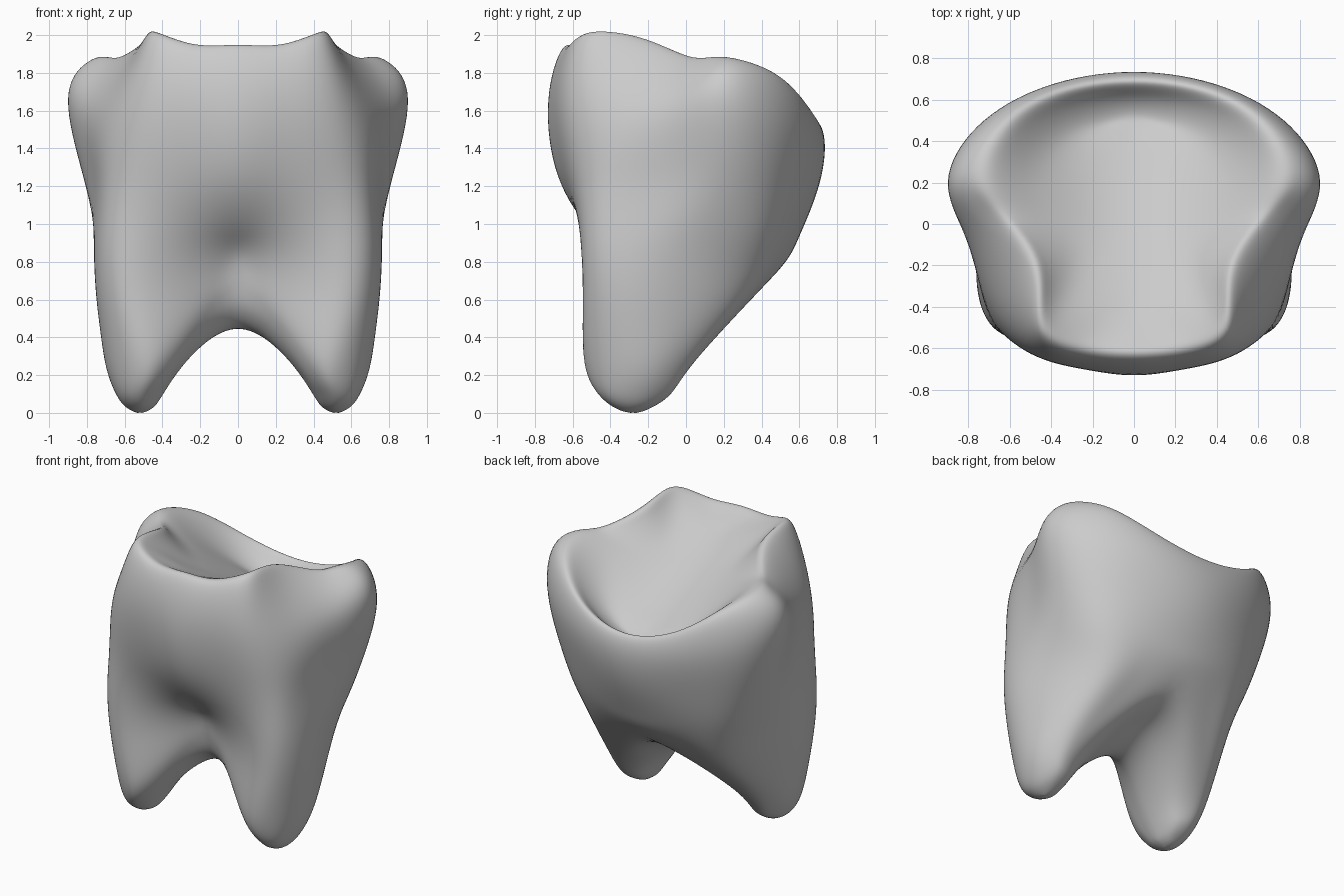
import bpy, bmesh
from math import cos, sin, radians
from mathutils import Vector as V

if "Cube" in bpy.data.objects:
    bpy.data.objects.remove(bpy.data.objects["Cube"])

# Half outlines of the wall, front centre -> side -> back centre, from rim downwards
rim = [(0, -.655, 1.93), (.25, -.635, 1.92), (.475, -.53, 1.985), (.505, -.23, 1.96), (.69, .03, 1.845),
       (.80, .22, 1.85), (.66, .48, 1.79), (.38, .64, 1.63), (0, .69, 1.54)]
bulge = [(0, -.73, 1.65), (.25, -.70, 1.65), (.52, -.61, 1.65), (.69, -.36, 1.63), (.81, -.06, 1.63),
         (.905, .2, 1.67), (.76, .47, 1.56), (.43, .665, 1.47), (0, .735, 1.42)]
waist = [(0, -.68, 1.25), (.25, -.645, 1.25), (.54, -.585, 1.25), (.71, -.42, 1.25), (.77, -.1, 1.25),
         (.82, .18, 1.25), (.70, .44, 1.22), (.40, .62, 1.2), (0, .70, 1.18)]
neck = [(0, -.50, .96), (.22, -.525, .95), (.53, -.56, .93), (.71, -.46, .92), (.765, -.22, .92),
        (.735, .08, .92), (.63, .38, .92), (.36, .54, .92), (0, .59, .92)]
fork = [(0, -.36, .73), (.22, -.44, .69), (.52, -.55, .63), (.69, -.46, .60), (.75, -.25, .60),
        (.69, .03, .62), (.53, .32, .65), (.30, .41, .69), (0, .44, .70)]
arch = [(0, .15, .56), (0, -.12, .44), (0, -.28, .52)]
angles = [222, 248, 275, 310, 345, 20, 55, 82, 112, 142, 180, 203]


def root_ring(cx, cy, rx, ry, z):
    return [(cx + rx * cos(radians(a)), cy + ry * sin(radians(a)), z) for a in angles]


roots = [root_ring(.48, -.235, .23, .305, .30), root_ring(.52, -.27, .13, .20, .11),
         root_ring(.52, -.28, .075, .105, .032), root_ring(.52, -.28, .025, .035, .004)]


# Chewing surface: a shallow bowl sloping down to the back
def floor(x, y):
    return 1.66 - .46 * y + .75 * x * x


def inset(sx, sy, mix):
    pts = []
    for x, y, z in rim:
        px, py = x * sx, .05 + (y - .05) * sy
        pts.append((px, py, z + (floor(px, py) - z) * mix))
    return pts


lip, basin = inset(.84, .88, .45), inset(.6, .72, 1)
y0, y1 = basin[0][1], basin[8][1]
line = [y0 + (y1 - y0) * k / 8 for k in range(9)]
half = [(p[0] * .5, (p[1] + line[k]) / 2) for k, p in enumerate(basin)]
half = [basin[0]] + [(x, y, floor(x, y)) for x, y in half[1:8]] + [basin[8]]
mid = [basin[0]] + [(0, y, floor(0, y)) for y in line[1:8]] + [basin[8]]

bm = bmesh.new()


def strip(a, b, side, closed=False):
    n = len(a)
    for k in range(n if closed else n - 1):
        j = (k + 1) % n
        quad = []
        for p in (a[k], a[j], b[j], b[k]):
            if p not in quad:
                quad.append(p)
        bm.faces.new([bm.verts.new((p[0] * side, p[1], p[2])) for p in quad])


# Both mirrored halves: crown, then root with its rounded tip
for side in (1, -1):
    levels = [mid, half, basin, lip, rim, bulge, waist, neck, fork]
    for a, b in zip(levels, levels[1:]):
        strip(a, b, side)
    loops = [fork + arch] + roots
    for a, b in zip(loops, loops[1:]):
        strip(a, b, side, True)
    tip = roots[-1]
    strip(tip[:6], tip[:5:-1], side)
bmesh.ops.remove_doubles(bm, verts=bm.verts, dist=.0005)
bmesh.ops.recalc_face_normals(bm, faces=bm.faces)


# Adjust the cage so the subdivided surface passes through the planned points
def limit(v):
    n = len(v.link_edges)
    near = [e.other_vert(v) for e in v.link_edges]
    total = n * n * v.co
    for w in near:
        total = total + 4 * w.co
    for f in v.link_faces:
        far = [w for w in f.verts if w != v and w not in near]
        if not far:
            far = [w for w in f.verts if w != v]
        total = total + sum((w.co for w in far), V()) / len(far)
    return total / (n * (n + 5))


goal = {v: v.co.copy() for v in bm.verts}
for step in range(4):
    move = {v: goal[v] - limit(v) for v in bm.verts}
    for v in bm.verts:
        v.co += move[v] * .8

for f in bm.faces:
    f.smooth = True
mesh = bpy.data.meshes.new("tooth")
bm.to_mesh(mesh)
bm.free()
tooth = bpy.data.objects.new("tooth", mesh)
bpy.context.collection.objects.link(tooth)
sub = tooth.modifiers.new("smooth", 'SUBSURF')
sub.levels = sub.render_levels = 3
